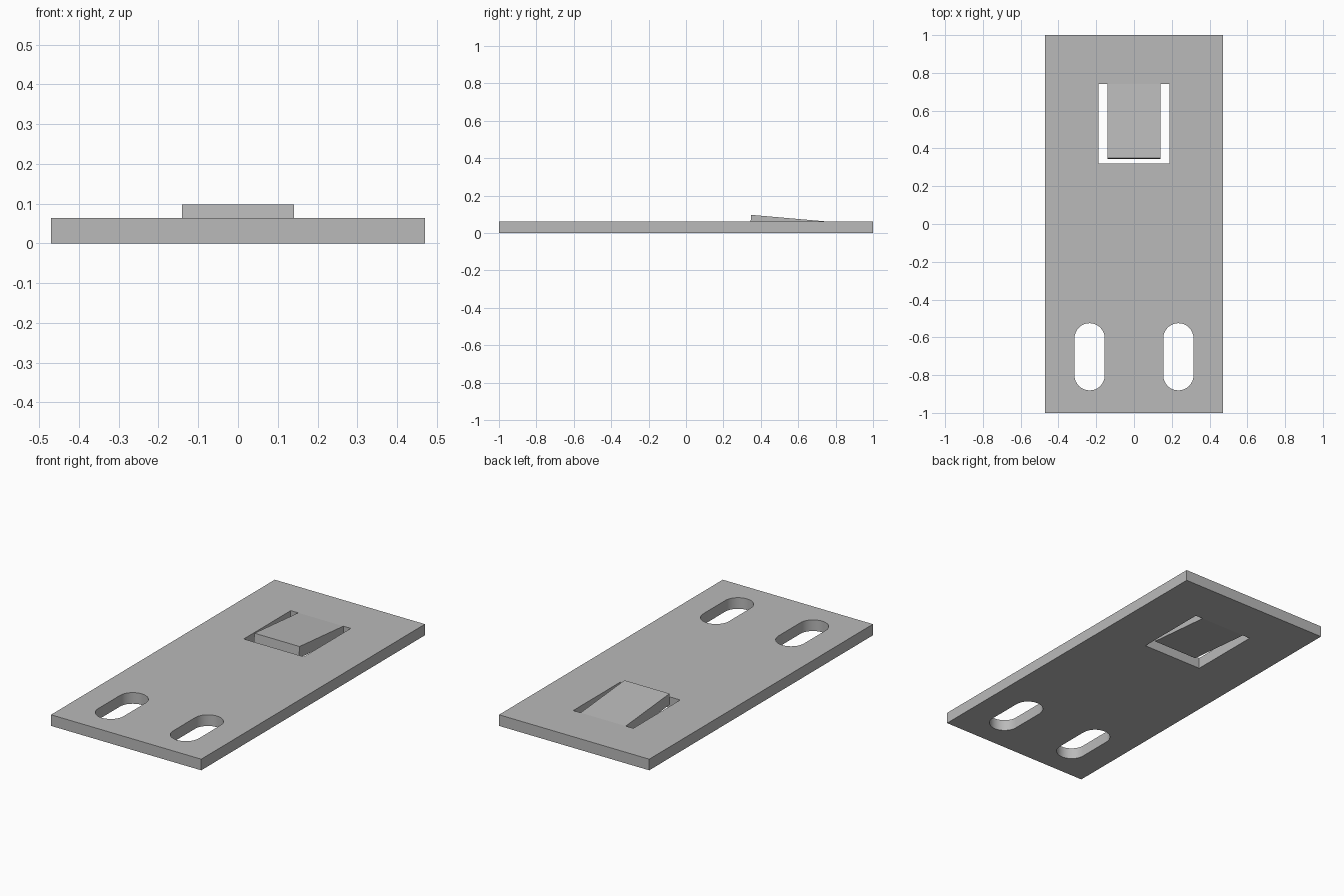
import bpy, bmesh, math
from mathutils import Matrix, Vector

if "Cube" in bpy.data.objects:
    bpy.data.objects.remove(bpy.data.objects["Cube"], do_unlink=True)

HALF_W, HALF_L, THICK = 0.47, 1.0, 0.063
HINGE_Y, TILT = 0.74, math.radians(5)

steel = bpy.data.materials.new("grey steel")
steel.use_nodes = True
steel.diffuse_color = (0.49, 0.49, 0.49, 1)
steel.node_tree.nodes["Principled BSDF"].inputs["Base Color"].default_value = (0.49, 0.49, 0.49, 1)


def prism(name, outline, z0, z1, transform=Matrix()):
    """Extrude a flat counter-clockwise outline from z0 to z1."""
    bm = bmesh.new()
    face = bm.faces.new([bm.verts.new((x, y, z0)) for x, y in outline])
    ext = bmesh.ops.extrude_face_region(bm, geom=[face], use_keep_orig=True)
    top = [v for v in ext["geom"] if isinstance(v, bmesh.types.BMVert)]
    bmesh.ops.translate(bm, verts=top, vec=(0, 0, z1 - z0))
    bmesh.ops.recalc_face_normals(bm, faces=bm.faces)
    bm.transform(transform)
    mesh = bpy.data.meshes.new(name)
    bm.to_mesh(mesh)
    bm.free()
    mesh.materials.append(steel)
    obj = bpy.data.objects.new(name, mesh)
    bpy.context.collection.objects.link(obj)
    return obj


def rectangle(half_x, y0, y1):
    return [(-half_x, y0), (half_x, y0), (half_x, y1), (-half_x, y1)]


def stadium(cx, cy, radius, reach, steps=16):
    """Slot outline: two half circles whose centres lie reach from cy."""
    points = []
    for end, start in ((1, 0), (-1, math.pi)):
        for i in range(steps + 1):
            a = start + math.pi * i / steps
            points.append((cx + radius * math.cos(a), cy + end * reach + radius * math.sin(a)))
    return points


# Flat base plate
plate = prism("base_plate", rectangle(HALF_W, -HALF_L, HALF_L), 0, THICK)

# Cutters: window around the tongue and two rounded mounting slots
cutters = [prism("window_cutter", rectangle(0.188, 0.32, HINGE_Y), -0.1, 0.2)]
for side in (-1, 1):
    cutters.append(prism("slot_cutter", stadium(side * 0.235, -0.703, 0.08, 0.098), -0.1, 0.2))

bpy.context.view_layer.objects.active = plate
for cutter in cutters:
    cutter.hide_render = True
    mod = plate.modifiers.new("cut", "BOOLEAN")
    mod.operation = "DIFFERENCE"
    mod.solver = "EXACT"
    mod.object = cutter
    bpy.ops.object.modifier_apply(modifier=mod.name)
for cutter in cutters:
    bpy.data.objects.remove(cutter, do_unlink=True)

# Spring tongue, bent upwards about its hinge at the back of the window
hinge = Vector((0, HINGE_Y, THICK))
bend = Matrix.Translation(hinge) @ Matrix.Rotation(-TILT, 4, "X") @ Matrix.Translation(-hinge)
tongue = prism("spring_tongue", rectangle(0.141, 0.347, HINGE_Y), 0, THICK, bend)

# Bring the tongue root back flush with the plate
for v in tongue.data.vertices:
    if v.co.y > 0.6:
        v.co.y = HINGE_Y
        v.co.z = THICK if v.co.z > THICK / 2 else 0

# Smooth slot ends, sharp edges elsewhere
bpy.ops.object.select_all(action="DESELECT")
plate.select_set(True)
bpy.ops.object.shade_smooth_by_angle(angle=math.radians(30))
